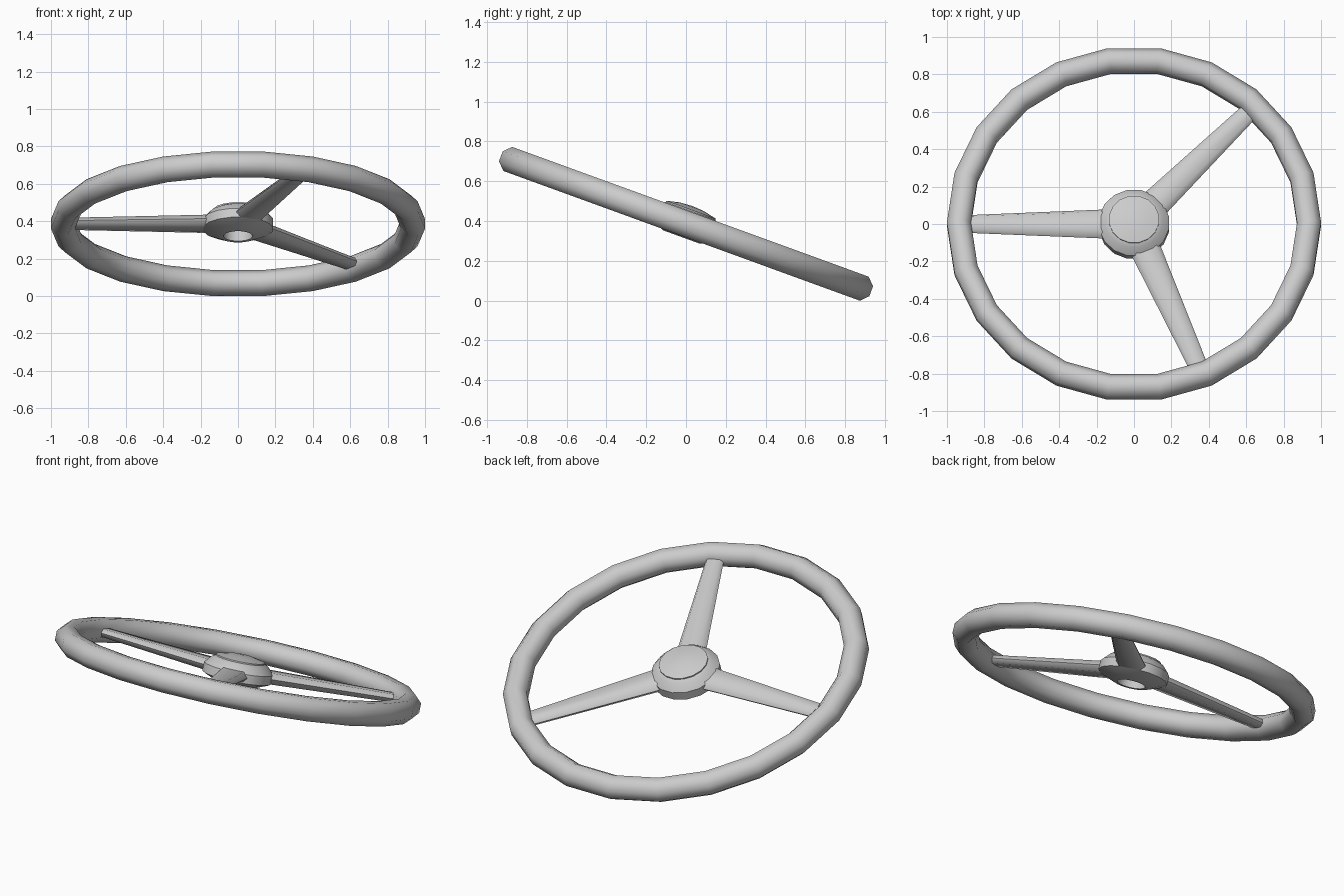
import bpy, bmesh, math
from mathutils import Matrix, Vector

cube = bpy.data.objects.get("Cube")
if cube:
    bpy.data.objects.remove(cube, do_unlink=True)

grey = bpy.data.materials.new("plain grey")
grey.use_nodes = True
grey.diffuse_color = (0.6, 0.6, 0.6, 1)
grey.node_tree.nodes["Principled BSDF"].inputs["Base Color"].default_value = (0.6, 0.6, 0.6, 1)

# The whole wheel leans down towards the back
TILT = Matrix.Translation((0, 0, 0.386)) @ Matrix.Rotation(math.radians(-20), 4, "X")


def finish(name, bm, angle):
    bmesh.ops.remove_doubles(bm, verts=bm.verts, dist=0.0001)
    bmesh.ops.recalc_face_normals(bm, faces=bm.faces)
    mesh = bpy.data.meshes.new(name)
    bm.to_mesh(mesh)
    bm.free()
    mesh.materials.append(grey)
    obj = bpy.data.objects.new(name, mesh)
    bpy.context.collection.objects.link(obj)
    obj.matrix_world = TILT
    bpy.ops.object.select_all(action="DESELECT")
    obj.select_set(True)
    bpy.context.view_layer.objects.active = obj
    bpy.ops.object.shade_smooth_by_angle(angle=math.radians(angle))


def lathe(name, profile, steps, closed, angle, start=0.0):
    """Spin a profile of (radius, height) points around the wheel axis."""
    bm = bmesh.new()
    turn = Matrix.Rotation(start, 3, "Z")
    verts = [bm.verts.new(turn @ Vector((r, 0, z))) for r, z in profile]
    edges = [bm.edges.new(pair) for pair in zip(verts, verts[1:])]
    if closed:
        edges.append(bm.edges.new((verts[-1], verts[0])))
    bmesh.ops.spin(bm, geom=verts + edges, axis=(0, 0, 1), cent=(0, 0, 0),
                   angle=math.tau, steps=steps)
    finish(name, bm, angle)


# Rim: octagonal tube
RIM, TUBE = 0.936, 0.0695
section = [(RIM + TUBE * math.cos((i + 0.5) * math.tau / 8),
            TUBE * math.sin((i + 0.5) * math.tau / 8)) for i in range(8)]
lathe("rim", section, 22, True, 60)

# Hub: domed cap, sloped shoulder, tapered underside with a shaft socket
lathe("hub", [(0.135, 0.068), (0.155, 0.058), (0.19, 0.02), (0.19, -0.03),
              (0.1, -0.07), (0.078, -0.07), (0.078, -0.005), (0, -0.005)],
      16, False, 35, math.pi / 16)
lathe("hub_cap", [(0, 0.095), (0.07, 0.09), (0.135, 0.075), (0.135, 0.05)],
      16, False, 35, math.pi / 16)


# Spokes: tapered bars with bevelled edges
def spoke(name, degrees):
    bm = bmesh.new()
    turn = Matrix.Rotation(math.radians(degrees), 3, "Z")
    rings = []
    for r, half_w, half_h in ((0.1, 0.085, 0.032), (0.9, 0.05, 0.022)):
        outline = [(1, 0), (0.7, 1), (-0.7, 1), (-1, 0), (-0.7, -1), (0.7, -1)]
        rings.append([bm.verts.new(turn @ Vector((r, y * half_w, z * half_h)))
                      for y, z in outline])
    inner, outer = rings
    for i in range(6):
        j = (i + 1) % 6
        bm.faces.new((inner[i], inner[j], outer[j], outer[i]))
    bm.faces.new(inner)
    bm.faces.new(outer)
    finish(name, bm, 60)


for name, degrees in (("right_spoke", 180), ("back_left_spoke", 46),
                      ("front_left_spoke", -67)):
    spoke(name, degrees)
